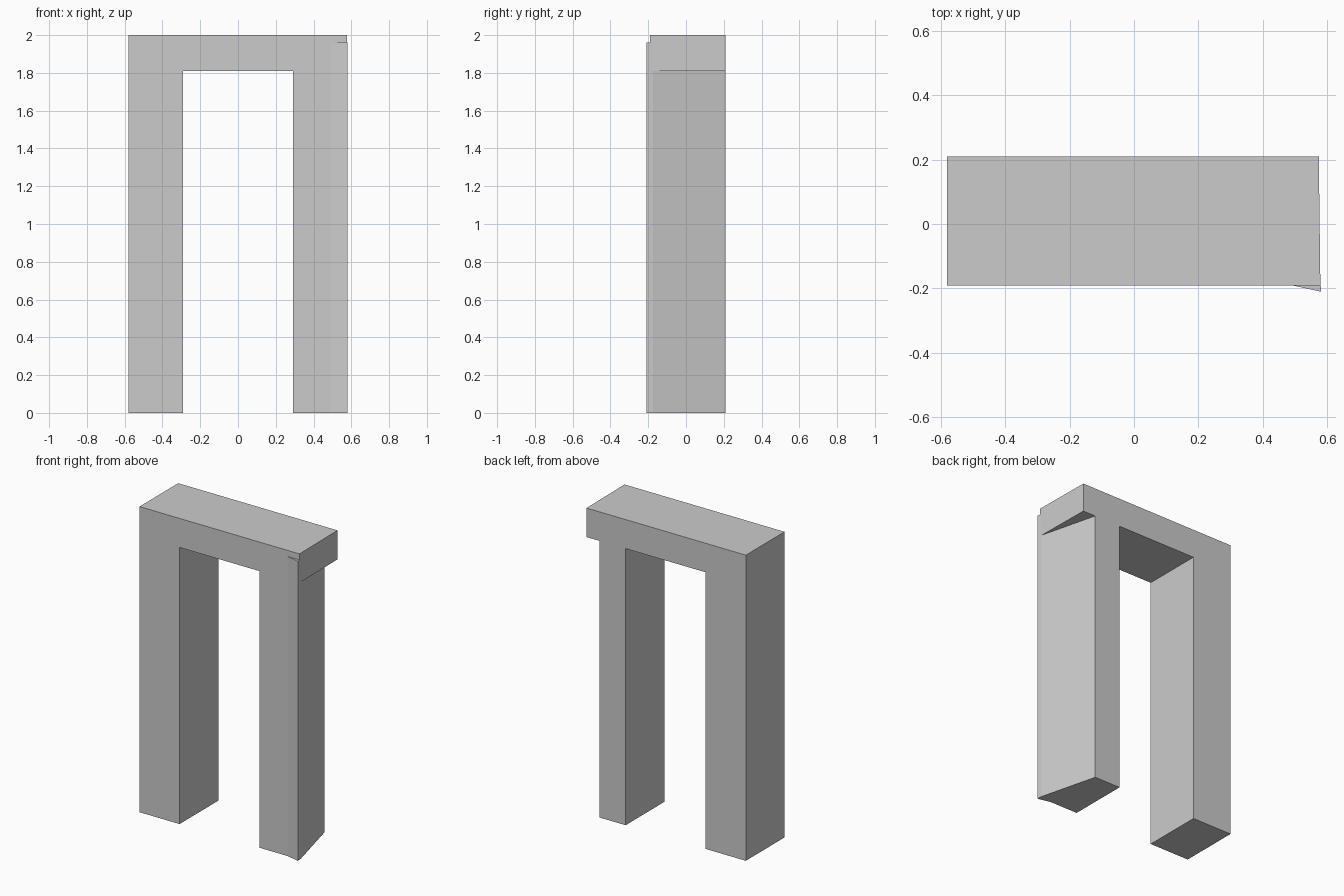
import bpy
import bmesh

cube = bpy.data.objects.get("Cube")
if cube:
    bpy.data.objects.remove(cube, do_unlink=True)

grey = bpy.data.materials.new("stone_grey")
grey.use_nodes = True
colour = (0.6, 0.6, 0.6, 1)
grey.diffuse_color = colour
grey.node_tree.nodes["Principled BSDF"].inputs["Base Color"].default_value = colour

FRONT, BACK = -0.19, 0.21
OUTER, INNER = 0.58, 0.29
UNDERSIDE, TOP = 1.81, 2.0


def prism(name, outline, bottom, top):
    """Extrude a plan outline upwards from bottom to top."""
    bm = bmesh.new()
    base = bm.faces.new([bm.verts.new((x, y, bottom)) for x, y in outline])
    result = bmesh.ops.extrude_face_region(bm, geom=[base])
    raised = [v for v in result["geom"] if isinstance(v, bmesh.types.BMVert)]
    bmesh.ops.translate(bm, verts=raised, vec=(0, 0, top - bottom))
    bmesh.ops.recalc_face_normals(bm, faces=bm.faces)
    mesh = bpy.data.meshes.new(name)
    bm.to_mesh(mesh)
    bm.free()
    mesh.materials.append(grey)
    obj = bpy.data.objects.new(name, mesh)
    bpy.context.collection.objects.link(obj)
    return obj


# Lintel, with a slightly slanted left end
prism("lintel", [(-OUTER, FRONT), (OUTER - 0.002, FRONT),
                 (OUTER - 0.007, BACK), (-OUTER, BACK)], UNDERSIDE, TOP)

# Straight right leg
prism("right_leg", [(-OUTER, FRONT), (-INNER, FRONT),
                    (-INNER, BACK), (-OUTER, BACK)], 0, UNDERSIDE)

# Left leg, tapering to the back, with a flared front corner
flare = [(0.49, FRONT), (OUTER, -0.21), (0.578, -0.175)]
prism("left_leg", [(INNER, FRONT), *flare, (0.48, BACK), (INNER, BACK)],
      0, UNDERSIDE)

# Flared corner running up over the lintel
prism("left_leg_flare", flare, UNDERSIDE, 1.96)
